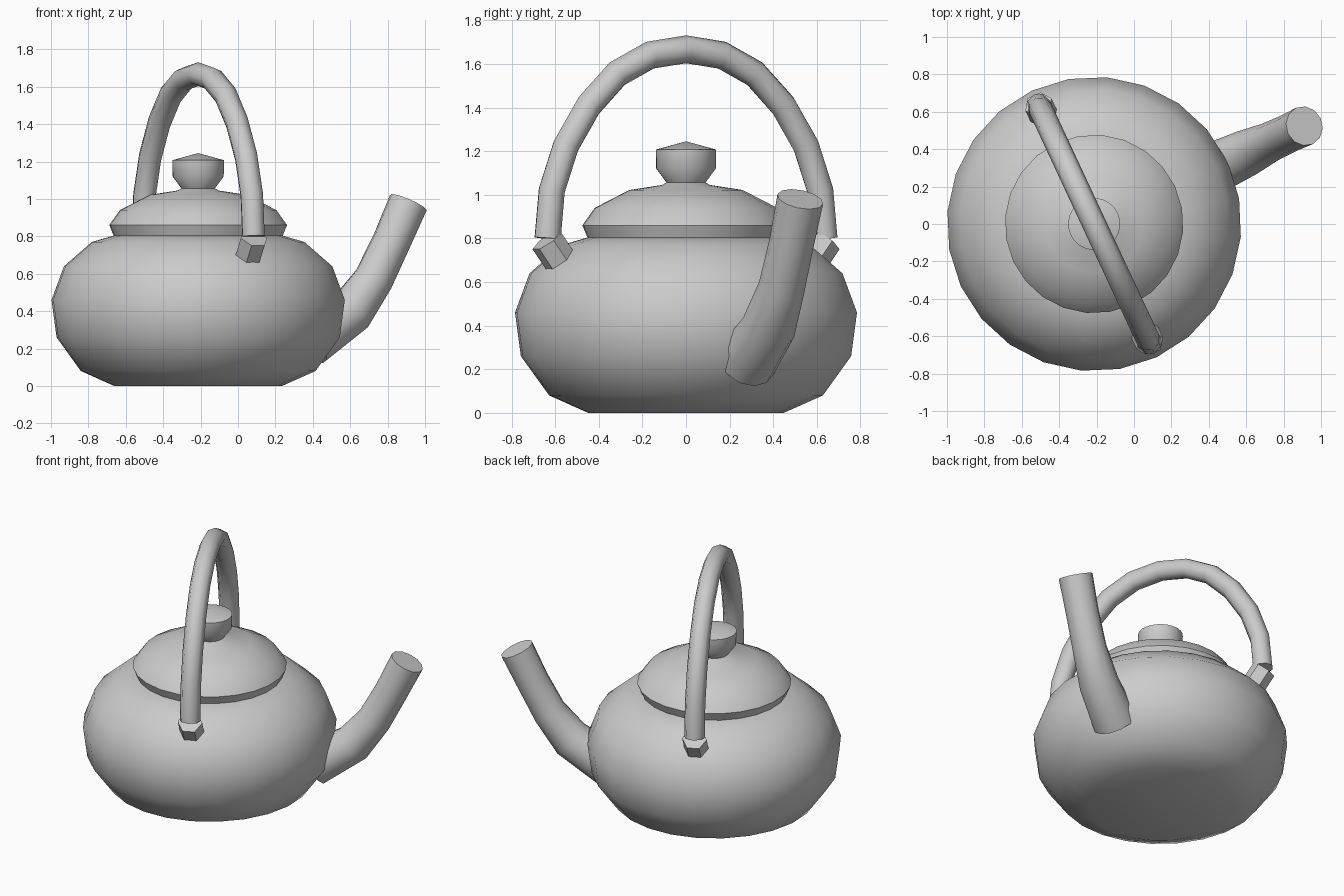
import bpy
import bmesh
from math import cos, sin, pi, radians
from mathutils import Vector, Matrix

cube = bpy.data.objects.get("Cube")
if cube:
    bpy.data.objects.remove(cube, do_unlink=True)

grey = bpy.data.materials.new("plain grey")
grey.use_nodes = True
grey.diffuse_color = (0.6, 0.6, 0.6, 1)
grey.node_tree.nodes["Principled BSDF"].inputs["Base Color"].default_value = (0.6, 0.6, 0.6, 1)

# The kettle is built with its spout along +x, then turned into place
PLACE = Matrix.Translation((-0.213, 0, 0)) @ Matrix.Rotation(radians(25), 4, "Z")


def loft(name, rings, sides, smooth=True):
    """Skin a list of (centre, u axis, v axis, radius) rings and cap both ends."""
    bm = bmesh.new()
    loops = []
    for c, u, v, r in rings:
        angles = [2 * pi * i / sides for i in range(sides)]
        loops.append([bm.verts.new(c + r * (cos(a) * u + sin(a) * v)) for a in angles])
    for low, high in zip(loops, loops[1:]):
        for i in range(sides):
            j = (i + 1) % sides
            bm.faces.new((low[i], low[j], high[j], high[i]))
    bm.faces.new(loops[0])
    if rings[-1][3] > 0:
        bm.faces.new(loops[-1])
    bmesh.ops.remove_doubles(bm, verts=bm.verts, dist=0.0001)
    bmesh.ops.recalc_face_normals(bm, faces=bm.faces)
    mesh = bpy.data.meshes.new(name)
    bm.to_mesh(mesh)
    bm.free()
    mesh.materials.append(grey)
    obj = bpy.data.objects.new(name, mesh)
    bpy.context.collection.objects.link(obj)
    obj.matrix_world = PLACE
    if smooth:
        bpy.ops.object.select_all(action="DESELECT")
        obj.select_set(True)
        bpy.context.view_layer.objects.active = obj
        bpy.ops.object.shade_smooth_by_angle(angle=radians(50))
    return obj


def lathe(name, profile, sides=24):
    x, y = Vector((1, 0, 0)), Vector((0, 1, 0))
    return loft(name, [(Vector((0, 0, z)), x, y, r) for r, z in profile], sides)


def tube(name, path, radii, side, sides, smooth=True):
    """Sweep a round section along a planar path; side is the plane normal."""
    pts = [Vector(p) for p in path]
    side = Vector(side)
    rings = []
    for i, p in enumerate(pts):
        before = (p - pts[i - 1]).normalized() if i else Vector()
        after = (pts[i + 1] - p).normalized() if i + 1 < len(pts) else Vector()
        tangent = (before + after).normalized()
        rings.append((p, side, tangent.cross(side), radii[i]))
    return loft(name, rings, sides, smooth)


# Round body
lathe("body", [(0.45, 0), (0.63, 0.08), (0.76, 0.26), (0.787, 0.46),
               (0.72, 0.64), (0.57, 0.77), (0.44, 0.808)])

# Lid with its undercut rim, and the knob on top
lathe("lid", [(0.45, 0.795), (0.477, 0.86), (0.42, 0.94), (0.26, 1.022),
              (0.11, 1.045), (0.085, 1.06)])
lathe("lid_knob", [(0.085, 1.05), (0.137, 1.12), (0.139, 1.207), (0, 1.245)])

# Bent spout
tube("spout", [(0.66, 0, 0.24), (0.9, 0, 0.395), (1.035, 0, 0.57),
               (1.14, 0, 0.77), (1.24, 0, 0.98)],
     [0.14, 0.125, 0.107, 0.103, 0.107], (0, 1, 0), 12)

# Arched handle, mirrored about its crown
half = [(0.182, 1.64), (0.348, 1.555), (0.491, 1.41), (0.607, 1.225),
        (0.679, 1.02), (0.7, 0.8)]
arch = [(0, -y, z) for y, z in reversed(half)] + [(0, 0, 1.667)]
arch += [(0, y, z) for y, z in half]
tube("handle", arch, [0.064] * len(arch), (1, 0, 0), 8)

# Lugs joining the handle to the body
for name, s in (("left_lug", 1), ("right_lug", -1)):
    tube(name, [(0, s * 0.61, 0.66), (0, s * 0.705, 0.79)],
         [0.077, 0.077], (1, 0, 0), 6, smooth=False)
